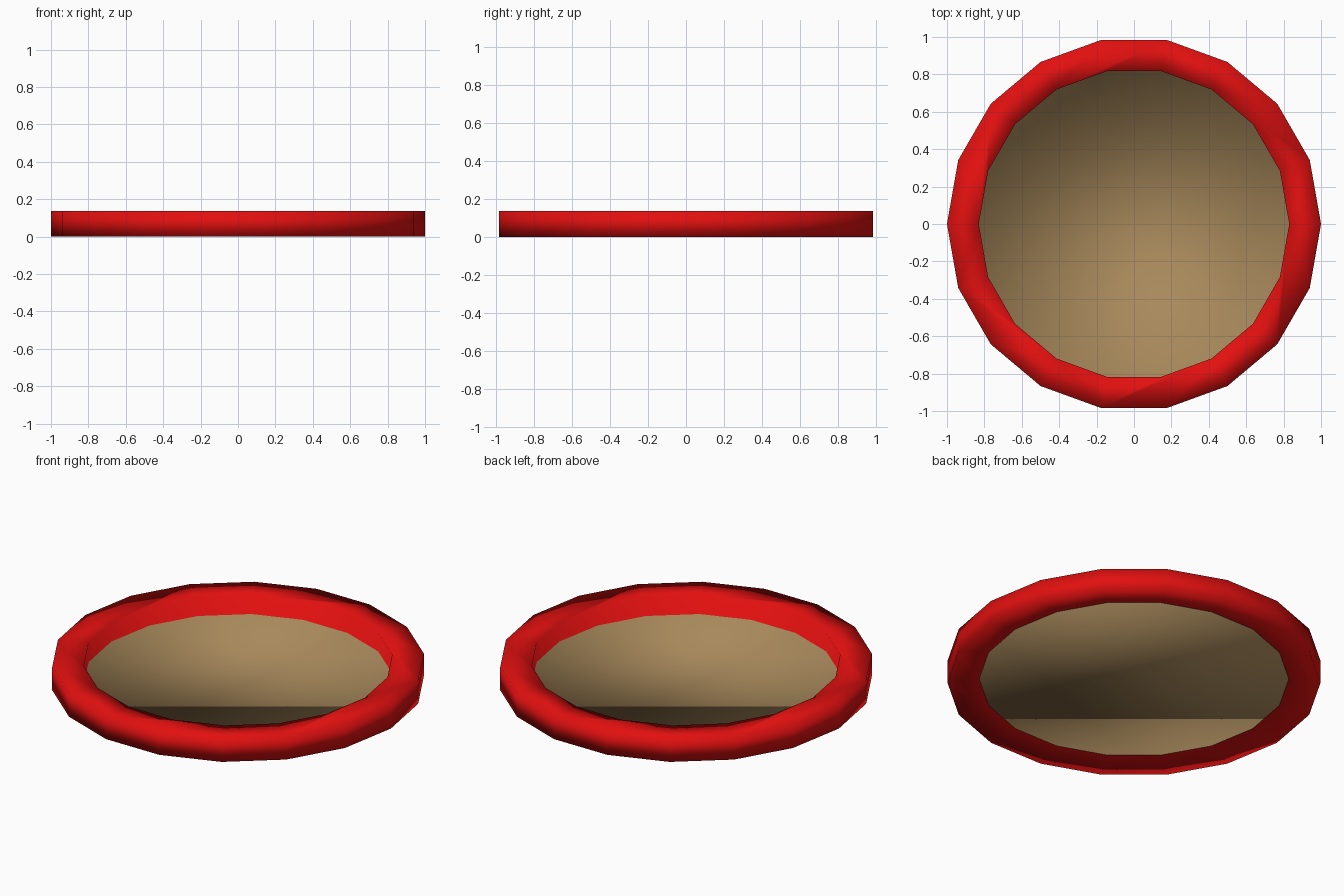
import bpy, bmesh, math

cube = bpy.data.objects.get("Cube")
if cube:
    bpy.data.objects.remove(cube)

SIDES = 18
HEIGHT = 0.137
OUTER, INNER = 1.0, 0.83
FLOOR_Z = 0.025


def material(name, colour):
    mat = bpy.data.materials.new(name)
    mat.use_nodes = True
    mat.diffuse_color = (*colour, 1)
    bsdf = next(n for n in mat.node_tree.nodes if n.type == 'BSDF_PRINCIPLED')
    bsdf.inputs["Base Color"].default_value = (*colour, 1)
    return mat


def loop(bm, radius, z):
    step = 2 * math.pi / SIDES
    return [bm.verts.new((radius * math.cos(i * step), radius * math.sin(i * step), z))
            for i in range(SIDES)]


def band(bm, a, b):
    # quads between two loops
    for i in range(SIDES):
        j = (i + 1) % SIDES
        bm.faces.new((a[i], a[j], b[j], b[i]))


bm = bmesh.new()
outer_low = loop(bm, OUTER, 0)
outer_top = loop(bm, OUTER, HEIGHT)
inner_top = loop(bm, INNER, HEIGHT)
inner_low = loop(bm, INNER, FLOOR_Z)
under_edge = loop(bm, INNER, FLOOR_Z)

# outer wall, inner wall and underside of the rim
band(bm, outer_low, outer_top)
band(bm, inner_top, inner_low)
band(bm, under_edge, outer_low)

# flat top of the rim, in alternating fans that give it a twisted look
for m in range(0, SIDES, 3):
    corner = outer_top[(m + 1) % SIDES]
    for k in range(3):
        a, b = (m - 2 + k) % SIDES, (m - 1 + k) % SIDES
        bm.faces.new((outer_top[a], outer_top[b], inner_top[m]))
        a, b = m + k, (m + k + 1) % SIDES
        bm.faces.new((inner_top[b], inner_top[a], corner))

# floor, softly blended into the inner wall
floor = bm.faces.new(inner_low)
floor.material_index = 1

for face in bm.faces:
    face.smooth = True

mesh = bpy.data.meshes.new("round_tray")
bm.to_mesh(mesh)
bm.free()
mesh.materials.append(material("red_rim", (0.76, 0.005, 0.005)))
mesh.materials.append(material("tan_floor", (0.39, 0.25, 0.105)))
tray = bpy.data.objects.new("round_tray", mesh)
bpy.context.scene.collection.objects.link(tray)
